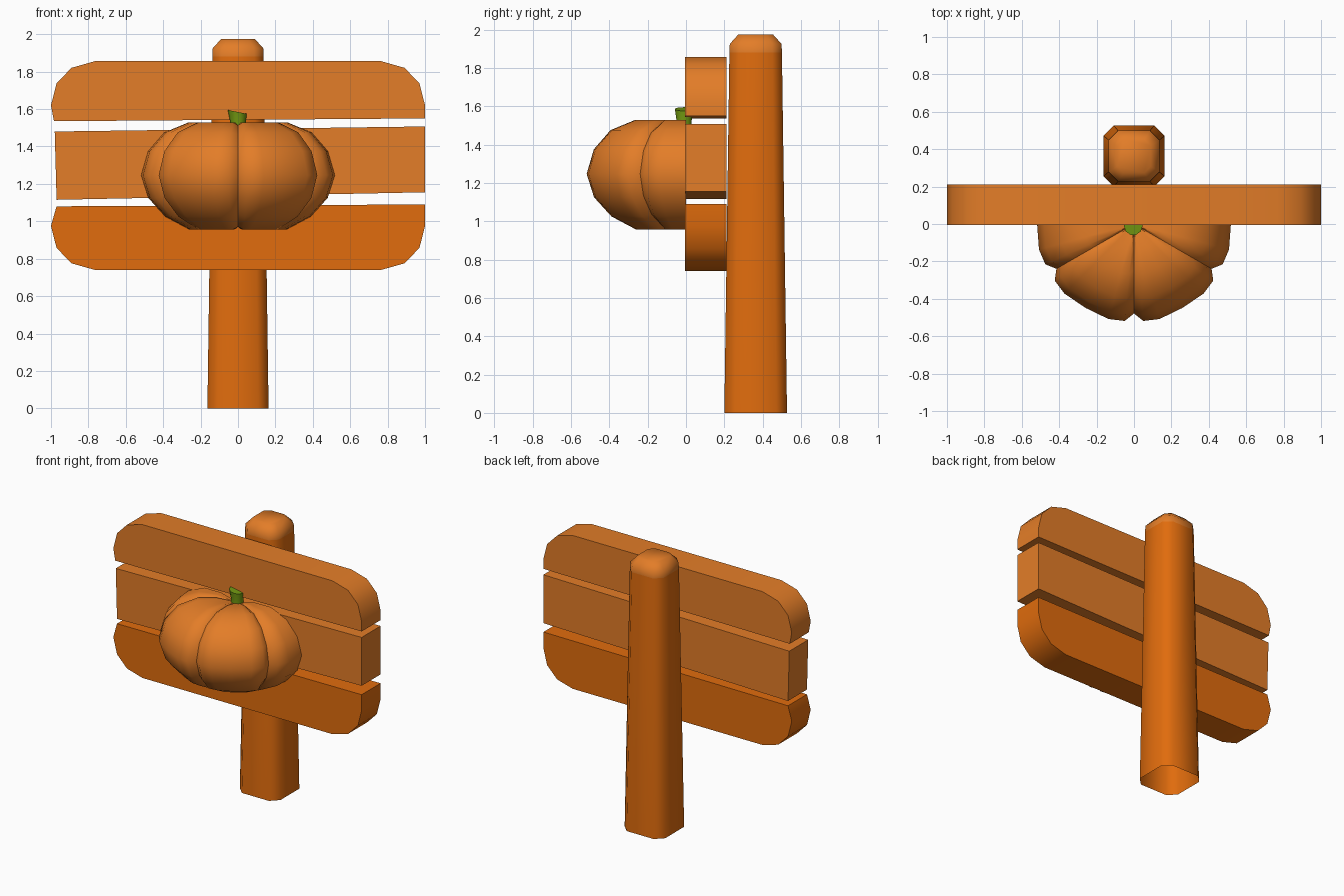
import bpy, bmesh, math

if "Cube" in bpy.data.objects:
    bpy.data.objects.remove(bpy.data.objects["Cube"])


def material(name, rgb):
    m = bpy.data.materials.new(name)
    m.diffuse_color = (*rgb, 1)
    m.use_nodes = True
    m.node_tree.nodes["Principled BSDF"].inputs["Base Color"].default_value = m.diffuse_color
    return m


LIGHT = material("light orange", (0.77, 0.205, 0.021))
DEEP = material("deep orange", (0.75, 0.150, 0.004))
GREEN = material("stem green", (0.17, 0.32, 0.006))


def finish(bm, name, mats):
    """Turn a bmesh into a named object, smooth with sharp edges kept."""
    bm.normal_update()
    me = bpy.data.meshes.new(name)
    bm.to_mesh(me)
    bm.free()
    ob = bpy.data.objects.new(name, me)
    bpy.context.collection.objects.link(ob)
    for m in mats:
        me.materials.append(m)
    bpy.ops.object.select_all(action='DESELECT')
    ob.select_set(True)
    bpy.context.view_layer.objects.active = ob
    bpy.ops.object.shade_smooth_by_angle(angle=math.radians(52))
    return ob


def loft(bm, rings, closed=True):
    """Bridge successive rings of points with quads; return the vertex rings."""
    vr = [[bm.verts.new(p) for p in r] for r in rings]
    n = len(vr[0])
    for a, b in zip(vr, vr[1:]):
        for i in range(n if closed else n - 1):
            j = (i + 1) % n
            bm.faces.new((a[i], a[j], b[j], b[i]))
    return vr


# Planks: front outlines extruded backwards
def plank(name, outline, mat):
    bm = bmesh.new()
    front, back = loft(bm, [[(x, y, z) for x, z in outline] for y in (-0.006, 0.212)])
    bm.faces.new(front)
    bm.faces.new(back)
    bmesh.ops.recalc_face_normals(bm, faces=bm.faces)
    finish(bm, name, [mat])


def rounded_end(z_side, z_far):
    """Corner from the side edge to the far (top or bottom) edge, right side."""
    h = z_far - z_side
    return [(1.0, z_side), (0.97, z_side + 0.5 * h),
            (0.89, z_side + 0.85 * h), (0.765, z_far)]


def both_ends(pts):
    return pts + [(-x, z) for x, z in reversed(pts)]


plank("top_plank", [(1.0, 1.55)] + both_ends(rounded_end(1.62, 1.856)) + [(-0.984, 1.535)], LIGHT)
plank("middle_plank", [(1.0, 1.155), (1.0, 1.507), (-0.98, 1.48), (-0.97, 1.115)], LIGHT)
plank("bottom_plank", [(1.0, 1.09)] + both_ends(rounded_end(0.975, 0.74)) + [(-0.97, 1.08)], DEEP)


# Post: tapered chamfered square, open underneath, light cap on top
def chamfered_square(h, c, z):
    k = h - c
    pts = [(h, -k), (h, k), (k, h), (-k, h), (-h, k), (-h, -k), (-k, -h), (k, -h)]
    return [(x, y + 0.3635, z) for x, y in pts]


bm = bmesh.new()
rings = loft(bm, [chamfered_square(*p) for p in
                  [(0.1635, 0.055, 0), (0.137, 0.05, 1.88), (0.135, 0.05, 1.925), (0.09, 0.035, 1.975)]])
bm.faces.new(rings[-1])
for f in bm.faces:
    f.material_index = 1 if f.calc_center_median().z > 1.88 else 0
finish(bm, "post", [DEEP, LIGHT])

# Pumpkin: half of a six-lobed body, grooves every 60 degrees
PROFILE = [(0.03, 0.98), (0.14, 0.958), (0.265, 0.957), (0.395, 1.025), (0.487, 1.125), (0.526, 1.247),
           (0.488, 1.375), (0.40, 1.475), (0.27, 1.528), (0.14, 1.527), (0.03, 1.50)]
LOBE = [(0, 0.0), (5.5, 0.99), (15, 1.0), (30, 0.985), (45, 1.0), (54.5, 0.99)]
angles = [(g + a, s) for g in (-210, -150, -90, -30) for a, s in LOBE if -180 <= g + a <= 0]


def pumpkin_point(r, z, ang, s):
    a = math.radians(ang)
    if s == 0:  # groove sinks towards the middle of the body
        r, z = r * 0.91, 1.245 + (z - 1.245) * 0.95
    else:
        r *= s
    return (r * math.cos(a), r * math.sin(a), z)


bm = bmesh.new()
loft(bm, [[pumpkin_point(r, z, *a) for a in angles] for r, z in PROFILE], closed=False)
finish(bm, "pumpkin_half", [LIGHT])

# Stem: short flared stub with a slanted top
bm = bmesh.new()


def stem_ring(r, x, z, slant):
    return [(x + r * math.cos(t), -0.01 + r * math.sin(t), z - slant * r * math.cos(t))
            for t in (i * math.tau / 10 for i in range(10))]


rings = loft(bm, [stem_ring(0.042, 0, 1.48, 0), stem_ring(0.042, 0, 1.53, 0.1), stem_ring(0.05, -0.004, 1.585, 0.2)])
bm.faces.new(rings[-1])
finish(bm, "stem", [GREEN])
